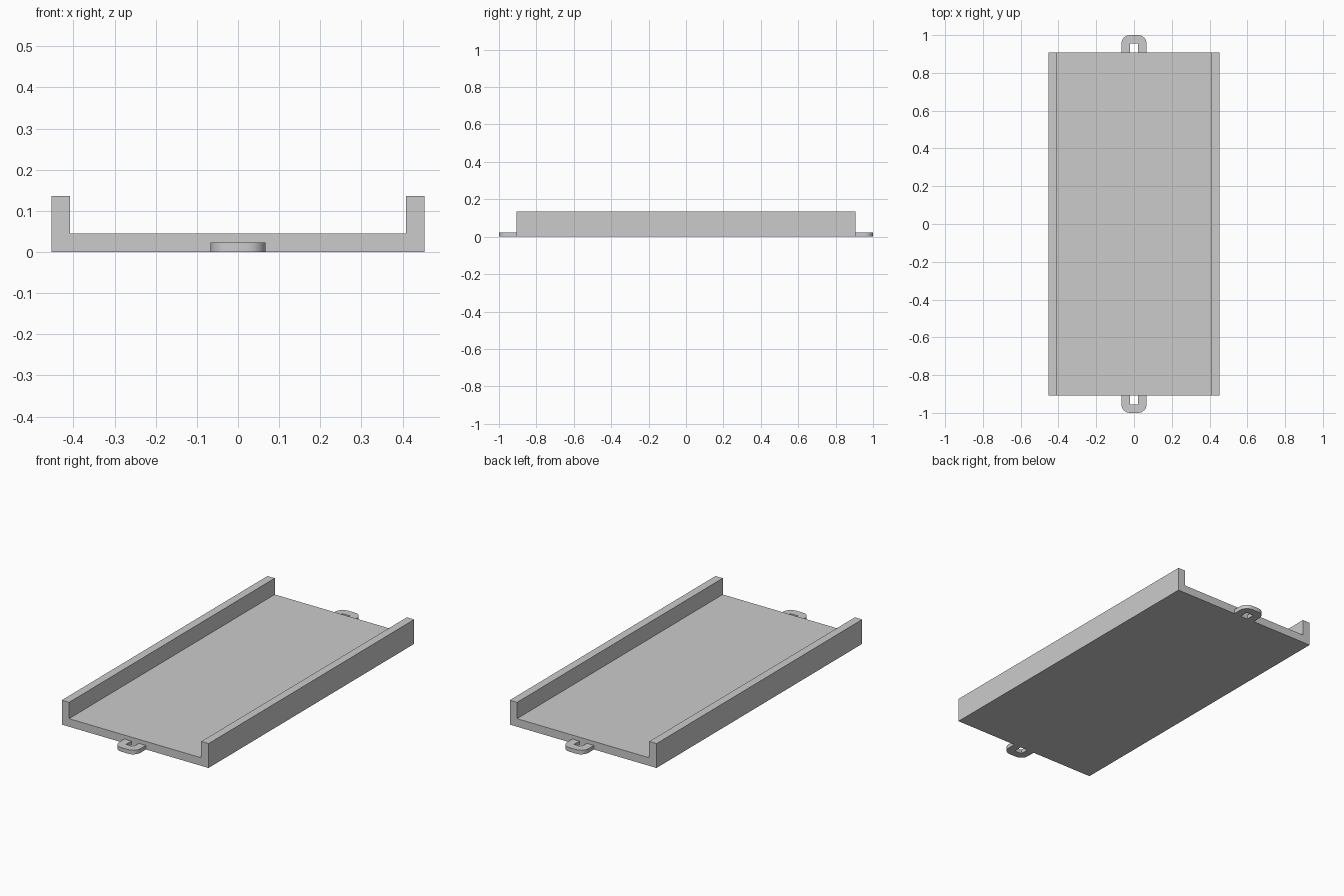
import bpy, bmesh
from math import sin, cos, pi
from mathutils import Vector

if "Cube" in bpy.data.objects:
    bpy.data.objects.remove(bpy.data.objects["Cube"])

HALF_W, HALF_L = 0.453, 0.907   # tray half width and half length
WALL, RIM = 0.045, 0.136        # sheet thickness and side wall height
LUG_W, LUG_H, HOLE = 0.067, 0.023, 0.0225
CORNER = 0.045


def extrude_profile(name, points, offset):
    """Make a closed solid by extruding a planar outline."""
    bm = bmesh.new()
    face = bm.faces.new([bm.verts.new(p) for p in points])
    ext = bmesh.ops.extrude_face_region(bm, geom=[face], use_keep_orig=True)
    moved = [g for g in ext["geom"] if isinstance(g, bmesh.types.BMVert)]
    bmesh.ops.translate(bm, verts=moved, vec=Vector(offset))
    bmesh.ops.recalc_face_normals(bm, faces=bm.faces)
    mesh = bpy.data.meshes.new(name)
    bm.to_mesh(mesh)
    bm.free()
    obj = bpy.data.objects.new(name, mesh)
    bpy.context.collection.objects.link(obj)
    return obj


def smooth(obj):
    bpy.ops.object.select_all(action='DESELECT')
    obj.select_set(True)
    bpy.context.view_layer.objects.active = obj
    bpy.ops.object.shade_smooth_by_angle()


# U-shaped channel tray: floor with two side walls
half = [(HALF_W, 0), (HALF_W, RIM), (HALF_W - WALL, RIM), (HALF_W - WALL, WALL)]
section = half + [(-x, z) for x, z in reversed(half)]
extrude_profile("channel_tray", [(x, -HALF_L, z) for x, z in section],
                (0, 2 * HALF_L, 0))


# Loop lug at each end: rounded outside, square hole inside
def lug(name, side):
    cx, cy = LUG_W - CORNER, 1 - CORNER
    arc = [(cx + CORNER * cos(a), cy + CORNER * sin(a))
           for a in (i * pi / 8 for i in range(5))]
    right = [(HOLE, cy), (HOLE, HALF_L), (LUG_W, HALF_L)] + arc
    outline = right + [(-x, y) for x, y in reversed(right)]
    obj = extrude_profile(name, [(x, side * y, 0) for x, y in outline],
                          (0, 0, LUG_H))
    smooth(obj)


lug("front_lug", -1)
lug("back_lug", 1)
